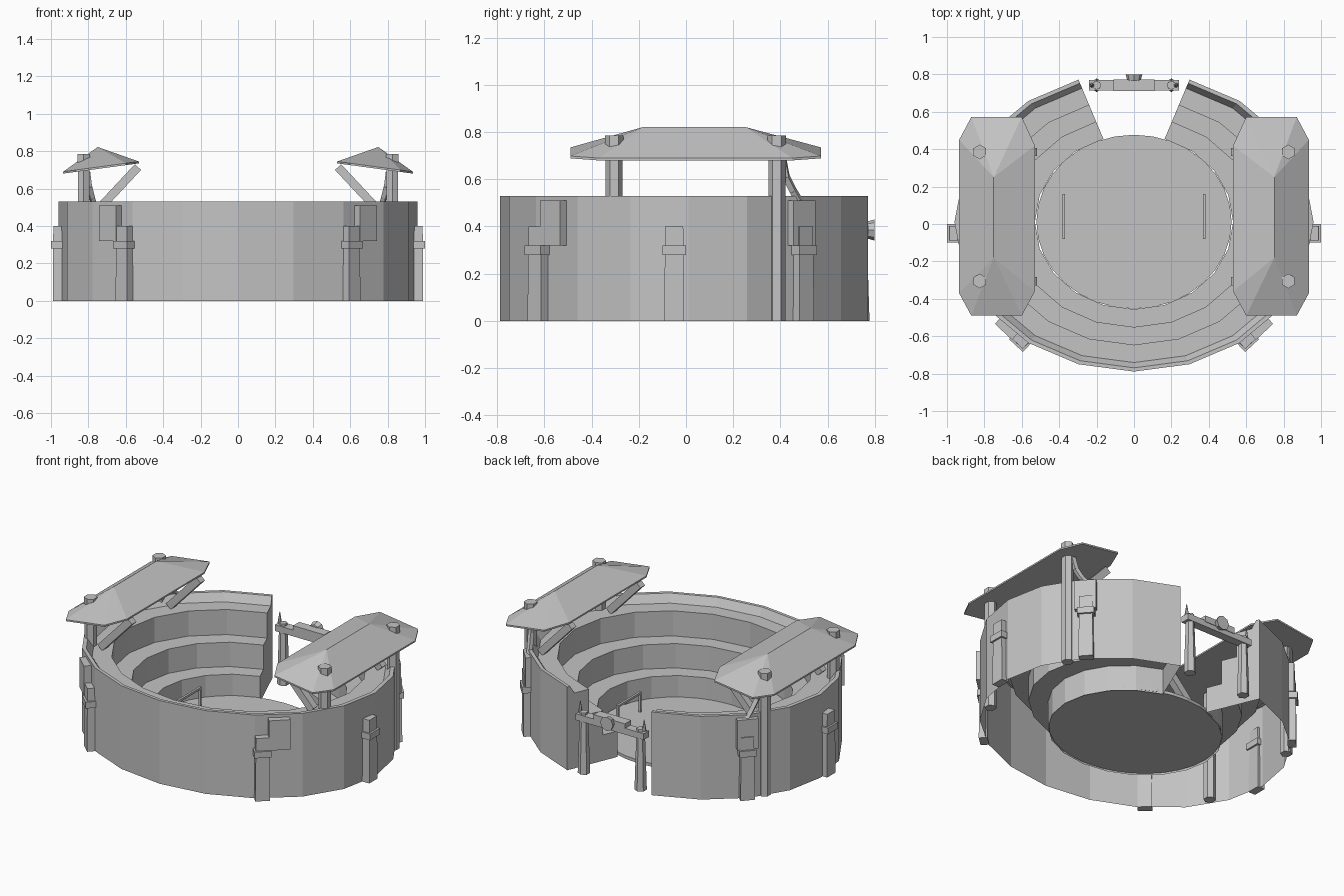
import bpy, bmesh, math
from mathutils import Vector, Matrix

if "Cube" in bpy.data.objects:
    bpy.data.objects.remove(bpy.data.objects["Cube"])

stone = bpy.data.materials.new("plain_grey")
stone.use_nodes = True
GREY = (0.55, 0.55, 0.55, 1)
stone.diffuse_color = GREY
stone.node_tree.nodes["Principled BSDF"].inputs["Base Color"].default_value = GREY


def finish(bm, name, recalc=True):
    if recalc:
        bmesh.ops.recalc_face_normals(bm, faces=bm.faces)
    mesh = bpy.data.meshes.new(name)
    bm.to_mesh(mesh)
    bm.free()
    mesh.materials.append(stone)
    ob = bpy.data.objects.new(name, mesh)
    bpy.context.collection.objects.link(ob)
    return ob


def block(name, x, y, z0, z1, width, depth, angle=0, taper=1):
    """Upright box; depth runs along the angle, width across it."""
    bm = bmesh.new()
    bmesh.ops.create_cube(bm, size=1)
    for v in bm.verts:
        k = taper if v.co.z > 0 else 1
        v.co = Vector((v.co.x * depth * k, v.co.y * width * k,
                       z0 if v.co.z < 0 else z1))
    bmesh.ops.transform(bm, verts=bm.verts, matrix=Matrix.Translation((x, y, 0))
                        @ Matrix.Rotation(angle, 4, 'Z'))
    return finish(bm, name)


def rod(name, a, b, r1, r2=None, sides=6, turn=0):
    """Prism or cone from point a to point b."""
    a, b = Vector(a), Vector(b)
    d = b - a
    bm = bmesh.new()
    bmesh.ops.create_cone(bm, cap_ends=True, segments=sides, radius1=r1,
                          radius2=r1 if r2 is None else r2, depth=d.length,
                          matrix=Matrix.Translation((a + b) / 2)
                          @ d.to_track_quat('Z', 'Y').to_matrix().to_4x4()
                          @ Matrix.Rotation(turn, 4, 'Z'))
    return finish(bm, name)


# Stepped oval bowl: outer wall, rim and three tiers, open at the back and below
profile = [(1, 0), (1, .53), (.94, .53), (.855, .48), (.57, .48), (.57, .32),
           (.285, .32), (.285, .165), (0, .165), (0, 0)]
SEGMENTS = 20
bm = bmesh.new()
rows = []
for i in range(1, SEGMENTS):
    a = math.tau * i / SEGMENTS
    rows.append([bm.verts.new(((.53 + .43 * t) * math.sin(a),
                               .011 + (.467 + .333 * t) * math.cos(a), z))
                 for t, z in profile])
for r, s in zip(rows, rows[1:]):
    for j in range(len(profile) - 1):
        bm.faces.new((r[j], r[j + 1], s[j + 1], s[j]))
bm.faces.new(rows[0])
bm.faces.new(rows[-1])
finish(bm, "seating_bowl")

# Oval floor
bm = bmesh.new()
bmesh.ops.create_cone(bm, cap_ends=True, segments=32, radius1=1, radius2=1, depth=1,
                      matrix=Matrix.Translation((0, .012, .02))
                      @ Matrix.Diagonal((.522, .465, .02, 1)))
finish(bm, "arena_floor")

for s, side in ((1, "left"), (-1, "right")):
    # Wall buttresses with collars: front, middle, back
    for where, x, y, deg in (("front", .607, -.625, -47), ("middle", .965, -.05, 0),
                             ("back", .775, .495, 42)):
        ang = math.radians(deg if s > 0 else 180 - deg)
        block(f"{side}_{where}_buttress", s * x, y, 0, .4, .085, .05, ang, .9)
        block(f"{side}_{where}_collar", s * x, y, .28, .32, .1, .07, ang)
    # Wall panels beside the buttresses
    for where, x, y, deg in (("front", .683, -.56, -47), ("back", .772, .487, 42)):
        ang = math.radians(deg if s > 0 else 180 - deg)
        block(f"{side}_{where}_panel", s * x, y, .32, .51, .125, .045, ang)

    # Canopy posts, caps and slanted struts
    for where, y in (("front", -.305), ("back", .385)):
        rod(f"{side}_{where}_post", (s * .825, y, 0), (s * .825, y, .76), .036)
        rod(f"{side}_{where}_post_cap", (s * .825, y, .735), (s * .825, y, .785), .039)
        rod(f"{side}_{where}_strut", (s * .745, y, .49), (s * .535, y, .715),
            .032, sides=4, turn=math.pi / 4)

    # Bent brace at the back post
    bend = [(.805, .41, .69), (.795, .425, .61), (.78, .455, .55), (.765, .485, .5)]
    for k, (a, b) in enumerate(zip(bend, bend[1:])):
        rod(f"{side}_brace_{k + 1}", (s * a[0], a[1], a[2]), (s * b[0], b[1], b[2]),
            .018, sides=4)

    # Tilted hipped canopy
    outline = [(.935, .45), (.87, .572), (.6, .572), (.53, .42),
               (.53, -.36), (.6, -.49), (.87, -.49), (.935, -.37)]
    bm = bmesh.new()
    for x, y in outline:
        z = .68 + (.935 - x) * .135
        for lift in (0, .01):
            bm.verts.new((s * x, y, z + lift))
    for y in (-.18, .25):
        bm.verts.new((s * .75, y, .822))
    bmesh.ops.convex_hull(bm, input=bm.verts)
    bmesh.ops.dissolve_limit(bm, angle_limit=.01, verts=bm.verts, edges=bm.edges)
    finish(bm, f"{side}_canopy")

    # Goal frame on the floor
    gx = s * .375
    for y in (-.073, .153):
        block(f"{side}_goal_post", gx, y, .02, .155, .014, .014)
    block(f"{side}_goal_bar", gx, .04, .143, .157, .24, .014)

    # Gate post and finial
    rod(f"{side}_gate_post", (s * .2, .742, 0), (s * .2, .742, .39), .036, .024)
    rod(f"{side}_gate_finial", (s * .225, .742, .38), (s * .225, .742, .45), .013, .002)

# Gate beam, nameless plate and medallion
block("gate_beam", 0, .742, .335, .375, .055, .48)
block("gate_plate", 0, .742, .365, .405, .062, .22)
rod("gate_medallion", (0, .765, .385), (0, .8, .385), .035, .045, sides=8)
